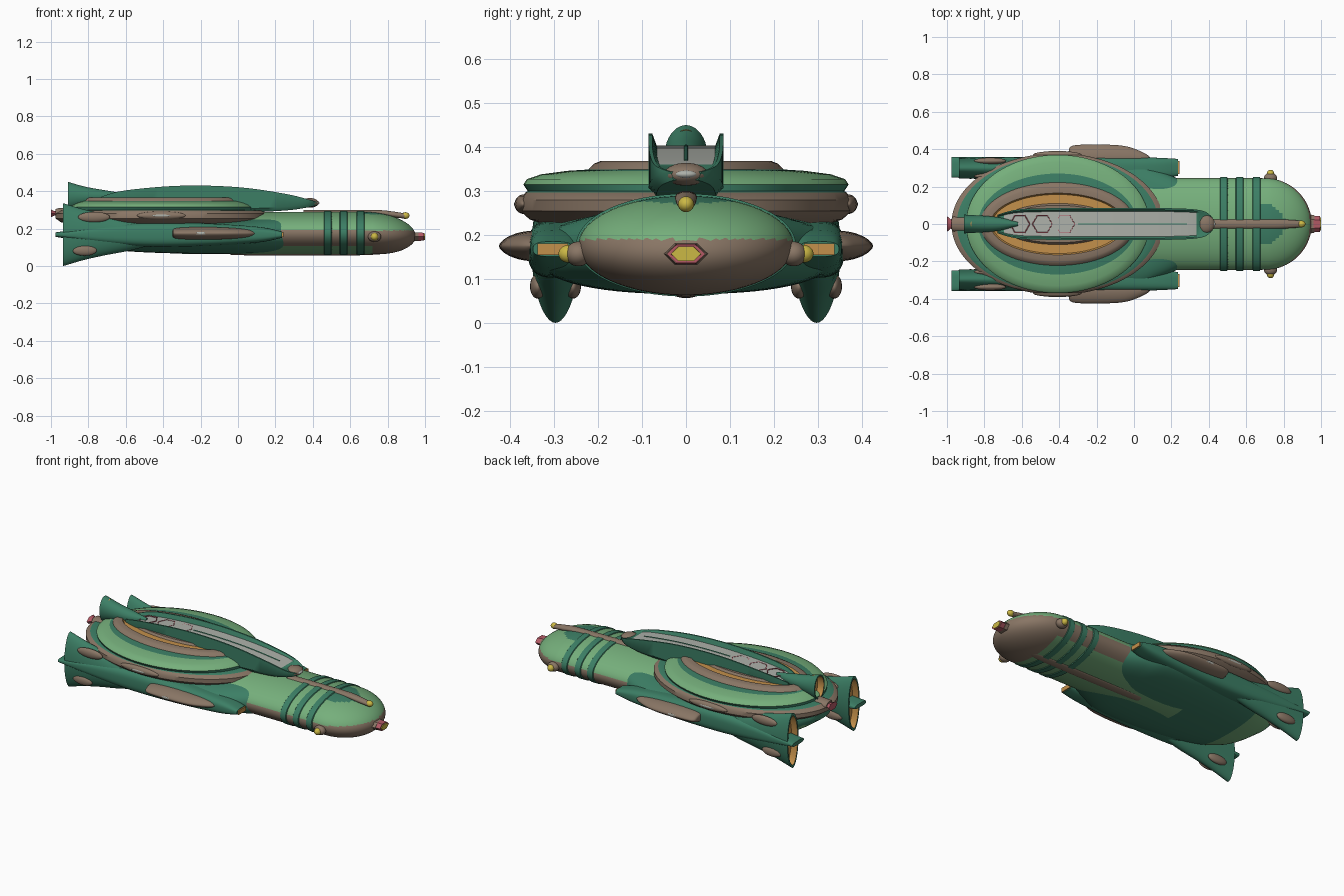
import bpy, bmesh
from math import sin, cos, pi, radians
from mathutils import Vector

if "Cube" in bpy.data.objects:
    bpy.data.objects.remove(bpy.data.objects["Cube"])

COL = {'light': (.18, .43, .20), 'dark': (.045, .21, .13), 'brown': (.25, .18, .13),
       'orange': (.55, .28, .07), 'yellow': (.60, .48, .06), 'red': (.45, .10, .13),
       'grey': (.42, .44, .40)}
MAT, KEYS = {}, list(COL)
for k, c in COL.items():
    MAT[k] = bpy.data.materials.new(k)
    MAT[k].diffuse_color = (*c, 1)


def finish(ob, angle=40):
    bpy.ops.object.select_all(action='DESELECT')
    ob.select_set(True)
    bpy.context.view_layer.objects.active = ob
    bpy.ops.object.shade_smooth_by_angle(angle=radians(angle))
    return ob


def skin(name, rings, color):
    """Skin closed rings of points; color is a key or f(centre, ring, side)."""
    bm = bmesh.new()
    rows = [[bm.verts.new(p) for p in r] for r in rings]
    n = len(rows[0])
    pick = color if callable(color) else (lambda c, i, j: color)

    def face(vs, i, j):
        f = bm.faces.new(vs)
        f.material_index = KEYS.index(pick(f.calc_center_median(), i, j))
    for i in range(len(rows) - 1):
        for j in range(n):
            k = (j + 1) % n
            face((rows[i][j], rows[i][k], rows[i + 1][k], rows[i + 1][j]), i, j)
    face(rows[0][::-1], 0, 0)
    face(rows[-1], len(rows) - 1, 0)
    bmesh.ops.recalc_face_normals(bm, faces=bm.faces)
    me = bpy.data.meshes.new(name)
    bm.to_mesh(me)
    bm.free()
    for k in KEYS:
        me.materials.append(MAT[k])
    ob = bpy.data.objects.new(name, me)
    bpy.context.collection.objects.link(ob)
    return finish(ob)


def refine(rows, n=5):
    """Catmull-Rom smoothing of section parameters."""
    out = []
    for i in range(len(rows) - 1):
        a, b, c, d = rows[max(i - 1, 0)], rows[i], rows[i + 1], rows[min(i + 2, len(rows) - 1)]
        for s in range(n):
            t = s / n
            out.append(tuple(q + .5 * t * (r - p + t * (2*p - 5*q + 4*r - s4 + t * (3*(q - r) + s4 - p)))
                             for p, q, r, s4 in zip(a, b, c, d)))
    return out + [rows[-1]]


def oval(x, cy, cz, ry, rz, p=2, n=48):
    pw = lambda v: abs(v) ** (2 / p) * (1 if v >= 0 else -1)
    return [Vector((x, cy + ry * pw(cos(2*pi*j/n)), cz + rz * pw(sin(2*pi*j/n)))) for j in range(n)]


def loft(name, rows, color, p=2, n=48):
    return skin(name, [oval(*r, p=p, n=n) for r in rows], color)


def blob(name, loc, rad, key):
    bpy.ops.mesh.primitive_uv_sphere_add(segments=32, ring_count=16, location=loc)
    ob = bpy.context.object
    ob.name, ob.scale = name, rad
    ob.data.materials.append(MAT[key])
    return finish(ob)


def box(name, loc, size, key):
    bpy.ops.mesh.primitive_cube_add(size=1, location=loc)
    ob = bpy.context.object
    ob.name, ob.scale = name, size
    ob.data.materials.append(MAT[key])


def open_tail(name, rows, p=2):
    """Loft ending in a hollow exhaust with an orange interior."""
    x, cy, cz, ry, rz = rows[-1]
    m = len(rows)
    rows = rows + [(x, cy, cz, ry*.84, rz*.9), (x + .04, cy, cz, ry*.8, rz*.86)]
    return loft(name, rows, lambda c, i, j: 'orange' if i >= m else 'dark', p)


# Forward hull with rounded nose
def hull_color(c, i, j):
    if c.z > .19:
        return 'dark' if c.x > .67 and ((c.x-.68)/.13)**2 + (c.y/.11)**2 < 1 else 'light'
    return 'brown' if c.z > .11 or c.x > .72 else 'light'
hull = [(-.3 + i*.05, 0, .177, .245, .113) for i in range(20)]
hull += [(.7 + .25*sin(t), 0, .177 - .017*sin(t), .245*cos(t), .113*cos(t))
         for t in [i*pi/2/20*.99 for i in range(1, 21)]]
loft('forward_hull', hull, hull_color, n=96)
for i, x in enumerate((.48, .565, .655)):
    loft(f'hull_band_{i}', [(x-.022, 0, .177, .244, .112), (x-.018, 0, .177, .25, .117),
                            (x+.018, 0, .177, .25, .117), (x+.022, 0, .177, .244, .112)], 'dark', n=64)

# Top strip, keel and their end lights
loft('top_strip', refine([(.35, 0, .285, .025, .015), (.72, 0, .285, .025, .015),
                          (.82, 0, .277, .023, .016), (.89, 0, .268, .018, .014)]), 'brown')
blob('top_light', (.895, 0, .27), (.022, .018, .018), 'yellow')
loft('keel', refine([(-.02, 0, .07, .01, .005), (.02, 0, .07, .03, .012), (.66, 0, .07, .03, .012),
                     (.78, 0, .085, .02, .012)]), 'brown')

# Nose window
loft('nose_mount', [(.92, 0, .157, .055, .03), (.965, 0, .157, .046, .025)], 'brown', n=6)
loft('nose_frame', [(.96, 0, .157, .042, .026), (.995, 0, .157, .044, .024)], 'red', n=6)
loft('nose_window', [(.98, 0, .157, .036, .02), (1.0, 0, .157, .034, .019)], 'yellow', n=6)

# Wide lower body carrying the saucer
loft('lower_body', refine([(-.93, 0, .22, .08, .03), (-.8, 0, .195, .23, .085), (-.6, 0, .175, .31, .095),
                           (-.3, 0, .165, .345, .098), (0, 0, .162, .335, .096), (.13, 0, .168, .29, .098),
                           (.25, 0, .175, .235, .098)]),
     lambda c, i, j: 'light' if c.x < -.68 and c.z < .18 else 'dark', p=2.4, n=64)

# Layered oval saucer
disc = [(.40, .25, .20, 'brown'), (.54, .355, .235, 'brown'), (.568, .378, .255, 'brown'),
        (.568, .378, .28, 'brown'), (.54, .365, .297, 'dark'), (.49, .36, .30, 'dark'),
        (.49, .37, .315, 'light'), (.475, .362, .327, 'light'), (.45, .33, .338, 'light'),
        (.425, .27, .346, 'dark'), (.415, .222, .349, 'brown'), (.405, .21, .362, 'brown'),
        (.39, .195, .368, 'brown'), (.36, .165, .368, 'orange'), (.35, .158, .356, 'orange'),
        (.31, .11, .356, 'brown'), (.30, .10, .368, 'brown')]
skin('saucer', [[Vector((-.408 + a*cos(2*pi*j/96), b*sin(2*pi*j/96), z)) for j in range(96)]
                for a, b, z, k in disc], lambda c, i, j: disc[i][3])

# Dorsal tray with raised walls: x, half width, wall top, bed, bottom
tray = refine([(-.73, .05, .372, .36, .30), (-.6, .08, .405, .383, .28), (-.3, .085, .43, .402, .28),
               (0, .085, .422, .398, .285), (.25, .083, .387, .374, .297), (.37, .07, .358, .352, .313),
               (.42, .035, .343, .34, .325)])
skin('dorsal_tray', [[Vector((x, w*u, v)) for u, v in
                      ((-.8, b), (-1, b + .02), (-1, t), (-.9, t), (-.78, d), (.78, d), (.9, t), (1, t),
                       (1, b + .02), (.8, b))] for x, w, t, d, b in tray],
     lambda c, i, j: 'grey' if j == 4 and -.7 < c.x < .34 else 'dark')
blob('tray_tip', (.385, 0, .338), (.046, .05, .026), 'brown')
blob('tip_plate', (.42, 0, .338), (.015, .025, .01), 'grey')
for i, x in enumerate((-.61, -.49, -.37)):
    bpy.ops.mesh.primitive_torus_add(major_segments=6, minor_segments=6, major_radius=.053,
                                     minor_radius=.003, location=(x, 0, .385 + .006*(i + .0)),
                                     rotation=(0, -.06, 0))
    bpy.context.object.name = f'hexagon_marking_{i}'
    bpy.context.object.data.materials.append(MAT['red'])
loft('tray_line', [(x, 0, d, .004, .003) for x, w, t, d, b in tray if -.3 <= x <= .3], 'dark', n=8)

# Tail fin and rear engine
open_tail('tail_fin', refine([(-.62, 0, .375, .01, .015), (-.72, 0, .372, .035, .035),
                              (-.82, 0, .373, .045, .052), (-.908, 0, .375, .05, .075)]))
loft('rear_engine', [(-.9, 0, .282, .045, .03), (-.965, 0, .282, .04, .027), (-.975, 0, .282, .03, .022)],
     'brown', n=32)
loft('rear_nozzle', [(-.955, 0, .282, .03, .015), (-.98, 0, .282, .025, .013), (-1, 0, .282, .042, .024)],
     'red', n=6)

for s, side in ((1, 'left'), (-1, 'right')):
    # Long side nacelle, wedge shaped at both ends
    loft(side + '_nacelle', refine([(x, s*y, .168, ry, rz) for x, y, ry, rz in
         ((.235, .303, .045, .017), (.1, .295, .06, .043), (-.2, .29, .07, .062), (-.5, .295, .063, .064),
          (-.75, .3, .057, .045), (-.975, .303, .055, .012))]), 'dark', p=3)
    box(side + '_intake', (.225, s*.303, .168), (.035, .07, .026), 'orange')
    # Flared exhaust forming upper and lower fins
    open_tail(side + '_exhaust_fin', refine([(x, s*.297, .168, ry, rz) for x, ry, rz in
              ((-.4, .03, .04), (-.58, .052, .085), (-.72, .054, .112), (-.83, .055, .137),
               (-.935, .055, .168))]), p=1.9)
    for n, x, z in (('upper', -.77, .262), ('lower', -.82, .083)):
        for o, d in (('outer', .04), ('inner', -.04)):
            blob(f'{side}_{n}_{o}_pod', (x, s*(.297 + d), z), (.085 if n == 'upper' else .065, .018, .028), 'brown')
    # Bulging side panels with small grey plates
    loft(side + '_nacelle_panel', refine([(-.35, s*.35, .175, .03, .012), (-.33, s*.355, .175, .063, .028),
         (-.2, s*.355, .175, .07, .034), (-.05, s*.355, .175, .062, .03), (.05, s*.352, .175, .03, .02),
         (.09, s*.35, .175, .004, .004)]), 'brown', p=1.7)
    blob(side + '_panel_plate', (-.2, s*.422, .175), (.045, .003, .007), 'grey')
    blob(side + '_rim_panel', (-.41, s*.37, .27), (.13, .02, .022), 'brown')
    blob(side + '_rim_plate', (-.41, s*.388, .27), (.05, .003, .006), 'grey')
    # Nose side lights
    blob(side + '_lamp_base', (.73, s*.245, .157), (.035, .03, .028), 'brown')
    blob(side + '_lamp', (.73, s*.268, .157), (.02, .022, .02), 'yellow')

for m in bpy.data.materials:
    if m.users and not m.is_grease_pencil:
        m.use_nodes = True
        m.node_tree.nodes["Principled BSDF"].inputs["Base Color"].default_value = m.diffuse_color
